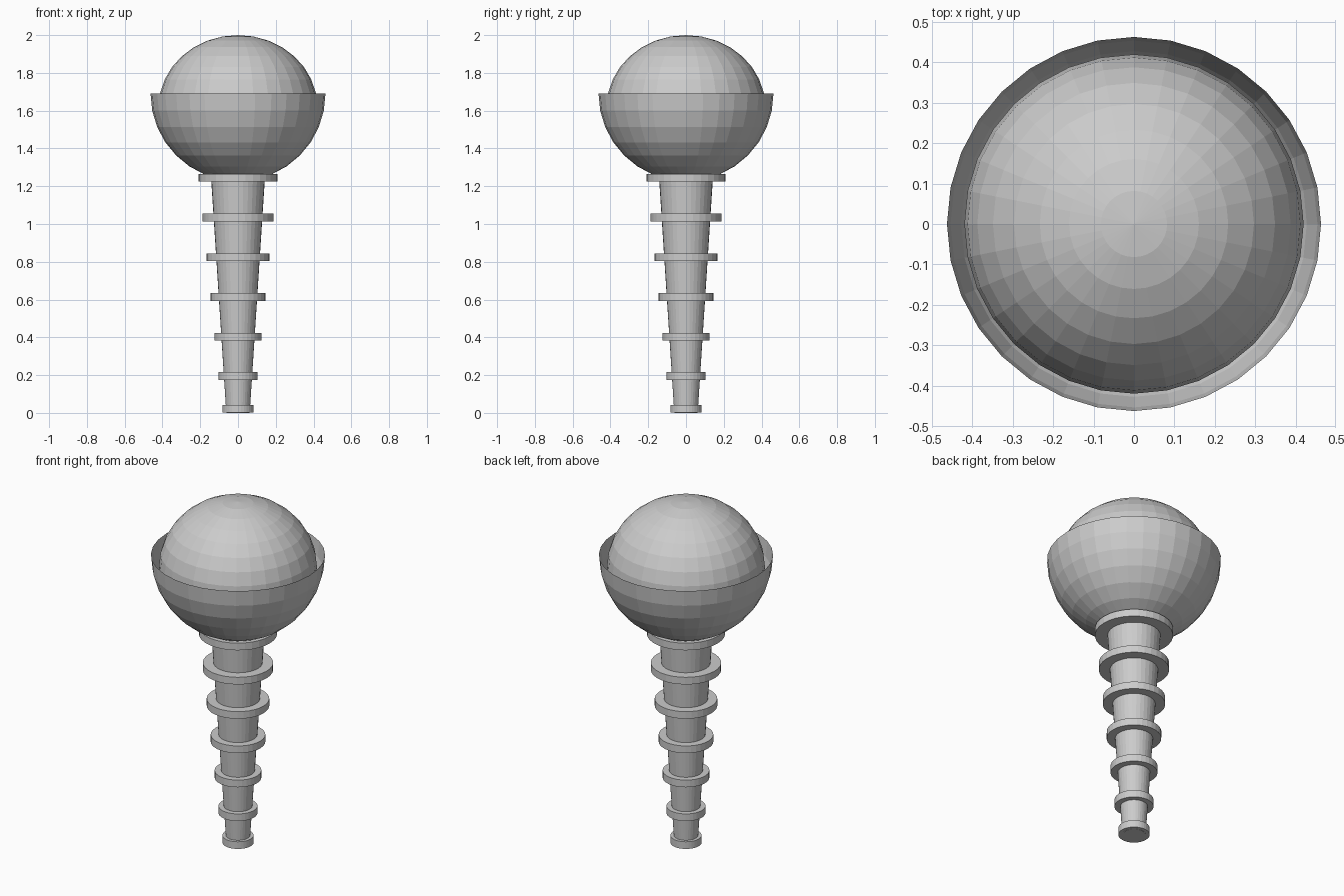
import bpy

if "Cube" in bpy.data.objects:
    bpy.data.objects.remove(bpy.data.objects["Cube"])

grey = bpy.data.materials.new("light_grey")
grey.diffuse_color = (0.6, 0.6, 0.6, 1.0)
grey.use_nodes = True
grey.node_tree.nodes["Principled BSDF"].inputs["Base Color"].default_value = grey.diffuse_color


def finish(name):
    ob = bpy.context.object
    ob.name = name
    ob.data.materials.append(grey)
    return ob


def cone(name, r_bottom, r_top, z0, z1):
    bpy.ops.mesh.primitive_cone_add(vertices=32, radius1=r_bottom, radius2=r_top,
                                    depth=z1 - z0, location=(0, 0, (z0 + z1) / 2))
    return finish(name)


def lathe(name, profile, sides=32):
    """Spin a list of (radius, z) points around the z axis."""
    ob_mesh = bpy.data.meshes.new(name)
    bm = bmesh.new()
    verts = [bm.verts.new((r, 0, z)) for r, z in profile]
    edges = [bm.edges.new(pair) for pair in zip(verts, verts[1:])]
    bmesh.ops.spin(bm, geom=verts + edges, cent=(0, 0, 0), axis=(0, 0, 1),
                   angle=2 * math.pi, steps=sides, use_duplicate=False)
    bmesh.ops.remove_doubles(bm, verts=bm.verts, dist=1e-4)
    bmesh.ops.recalc_face_normals(bm, faces=bm.faces)
    # an open bowl must face outward at its underside
    low = min(bm.faces, key=lambda f: f.calc_center_median().z)
    if low.normal.z > 0:
        bmesh.ops.reverse_faces(bm, faces=bm.faces)
    bm.to_mesh(ob_mesh)
    bm.free()
    ob = bpy.data.objects.new(name, ob_mesh)
    bpy.context.collection.objects.link(ob)
    ob_mesh.materials.append(grey)
    return ob


import bmesh
import math

# tapered stem
cone("stem", 0.062, 0.143, 0.0, 1.25)

# stacked collars, growing upward
heights = [0.022, 0.195, 0.403, 0.613, 0.824, 1.035, 1.245]
for i, z in enumerate(heights):
    r = 0.083 + i * 0.0208
    cone(f"collar_{i + 1}", r, r, z - 0.021, z + 0.021)

# open hemispherical cup
R, rim = 0.463, 1.69
arc = [(R * math.cos(i * math.pi / 16), rim - R * math.sin(i * math.pi / 16))
       for i in range(9)]
lathe("cup", arc)

# slightly flattened ball resting in the cup
bpy.ops.mesh.primitive_uv_sphere_add(segments=32, ring_count=16, radius=1,
                                     location=(0, 0, 1.62))
ball = finish("ball")
ball.scale = (0.42, 0.42, 0.38)
